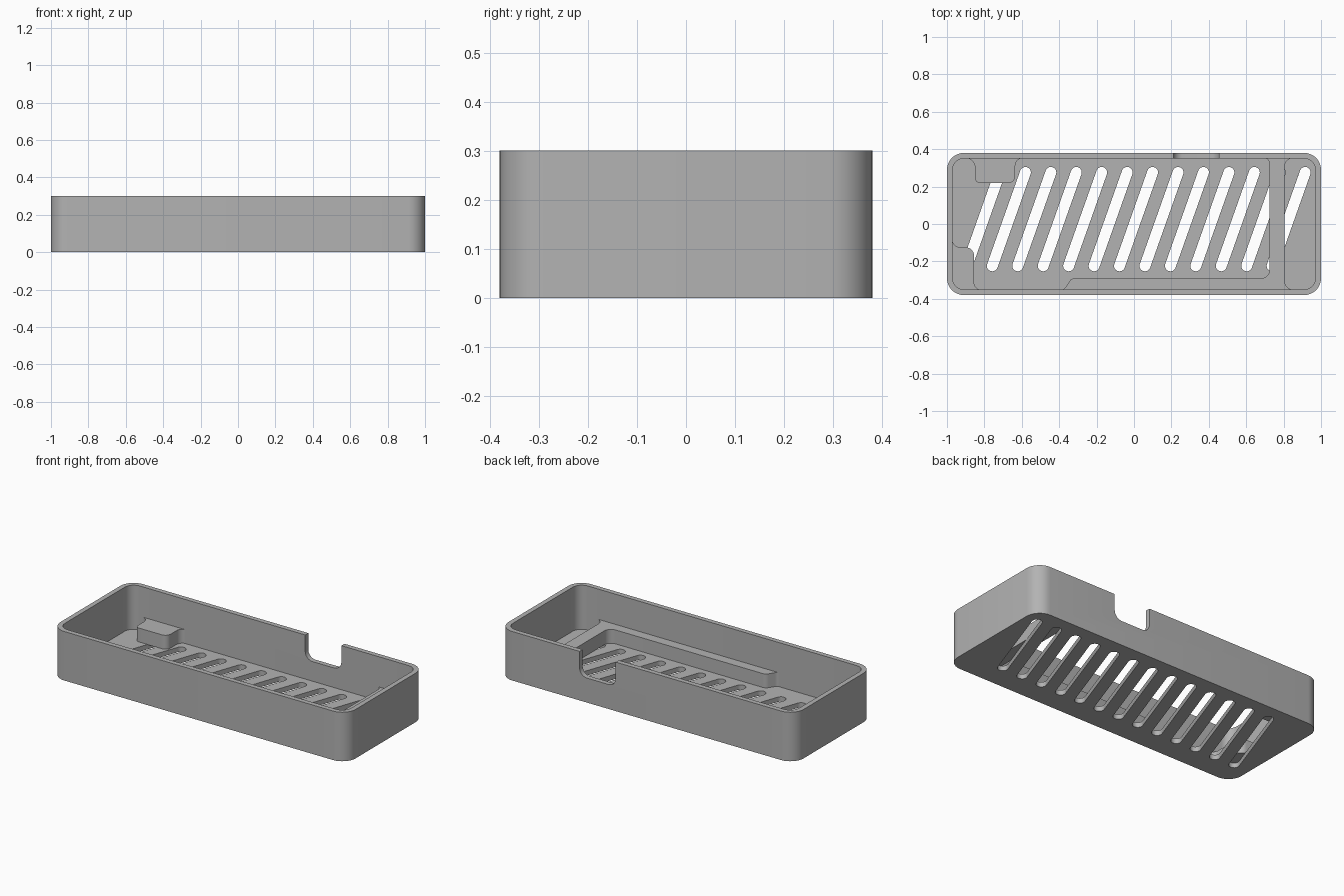
import bpy
import bmesh
from math import radians, tan
from mathutils import Vector, Matrix

cube = bpy.data.objects.get("Cube")
if cube:
    bpy.data.objects.remove(cube, do_unlink=True)

GREY = (0.45, 0.45, 0.45, 1)
plastic = bpy.data.materials.new("grey plastic")
plastic.use_nodes = True
plastic.diffuse_color = GREY
for node in plastic.node_tree.nodes:
    if node.type == "BSDF_PRINCIPLED":
        node.inputs["Base Color"].default_value = GREY

HX, HY, HEIGHT = 1.0, 0.38, 0.30
WALL, FLOOR, LEDGE = 0.03, 0.03, 0.115
IN_X, IN_Y = HX - WALL + 0.002, HY - WALL + 0.002   # ledge edges, just inside the wall
ROOT = HY - 0.02                                    # ledge roots, buried in the wall


def rounded(points, steps=8):
    """Outline from (x, y[, radius]) corners, with arcs at corners that have a radius."""
    out = []
    n = len(points)
    for i, p in enumerate(points):
        c = Vector(p[:2])
        if len(p) < 3:
            out.append(c)
            continue
        a = (Vector(points[i - 1][:2]) - c).normalized()
        b = (Vector(points[(i + 1) % n][:2]) - c).normalized()
        half = a.angle(b) / 2
        start = c + a * (p[2] / tan(half))
        centre = c + (a + b).normalized() * (start - c).length / (a + b).normalized().dot(a)
        spoke = start - centre
        turn = (c + b * (p[2] / tan(half)) - centre).angle_signed(spoke)
        for s in range(steps + 1):
            out.append(centre + Matrix.Rotation(turn * s / steps, 2) @ spoke)
    return out


def prism(name, outlines, z0, z1, matrix=Matrix()):
    bm = bmesh.new()
    for outline in outlines:
        face = bm.faces.new([bm.verts.new((p.x, p.y, z0)) for p in rounded(outline)])
        up = bmesh.ops.extrude_face_region(bm, geom=[face])["geom"]
        verts = [v for v in up if isinstance(v, bmesh.types.BMVert)]
        bmesh.ops.translate(bm, vec=(0, 0, z1 - z0), verts=verts)
    bmesh.ops.recalc_face_normals(bm, faces=bm.faces[:])
    bm.transform(matrix)
    mesh = bpy.data.meshes.new(name)
    bm.to_mesh(mesh)
    bm.free()
    mesh.materials.append(plastic)
    obj = bpy.data.objects.new(name, mesh)
    bpy.context.collection.objects.link(obj)
    return obj


def box(hx, hy, r):
    return [(-hx, -hy, r), (hx, -hy, r), (hx, hy, r), (-hx, hy, r)]


def cut(obj, cutter):
    cutter.hide_render = True
    mod = obj.modifiers.new("cut", "BOOLEAN")
    mod.operation, mod.solver, mod.object = "DIFFERENCE", "EXACT", cutter
    bpy.context.view_layer.objects.active = obj
    bpy.ops.object.modifier_apply(modifier=mod.name)
    bpy.data.objects.remove(cutter, do_unlink=True)


# Open tray with rounded corners
tray = prism("tray", [box(HX, HY, 0.09)], 0, HEIGHT)
cut(tray, prism("cavity_cutter", [box(HX - WALL, HY - WALL, 0.06)], FLOOR, HEIGHT + 0.1))

# Slanted drain slots through the floor
tilt = Matrix.Rotation(radians(-19.5), 2)
slots = []
for k in range(-6, 7):
    centre = Vector((0.011 + 0.136 * k, 0.026))
    slots.append([(*(centre + tilt @ Vector(p[:2])), p[2]) for p in box(0.0292, 0.294, 0.029)])
cut(tray, prism("slot_cutter", slots, -0.1, FLOOR + 0.05))

# Cable notch in the back wall
notch = [(0.21, 0.4), (0.21, 0.15, 0.05), (0.455, 0.15, 0.05), (0.455, 0.4)]
cut(tray, prism("notch_cutter", [notch], -HY - 0.1, -HY + WALL + 0.01,
                Matrix.Rotation(radians(90), 4, "X")))

# Support post on the back wall, flared into it
post = [(-0.925, ROOT), (-0.925, IN_Y), (-0.85, IN_Y, 0.05), (-0.85, 0.22, 0.025),
        (-0.635, 0.22, 0.035), (-0.635, IN_Y, 0.04), (-0.58, IN_Y), (-0.58, ROOT)]

# Support block in the front corner
block = [(-0.985, -0.05), (-IN_X, -0.05), (-IN_X, -0.125, 0.045), (-0.855, -0.125, 0.045),
         (-0.855, -IN_Y, 0.04), (-0.78, -IN_Y), (-0.78, -ROOT), (-0.985, -ROOT, 0.07)]

# Front rail that turns into a cross rib
rail = [(-0.45, -ROOT), (-0.45, -IN_Y), (-0.375, -IN_Y, 0.03), (-0.335, -0.29, 0.035),
        (0.725, -0.29, 0.045), (0.725, IN_Y, 0.03), (0.68, IN_Y), (0.68, ROOT),
        (0.87, ROOT), (0.87, IN_Y), (0.805, IN_Y, 0.045), (0.805, -IN_Y, 0.05),
        (0.88, -IN_Y), (0.88, -ROOT)]

parts = [tray]
for name, outline in (("support_post", post), ("corner_block", block), ("rail_and_rib", rail)):
    parts.append(prism(name, [outline], FLOOR - 0.001, LEDGE))

bpy.ops.object.select_all(action="DESELECT")
for obj in parts:
    obj.select_set(True)
bpy.context.view_layer.objects.active = tray
bpy.ops.object.shade_smooth_by_angle(angle=radians(30))
